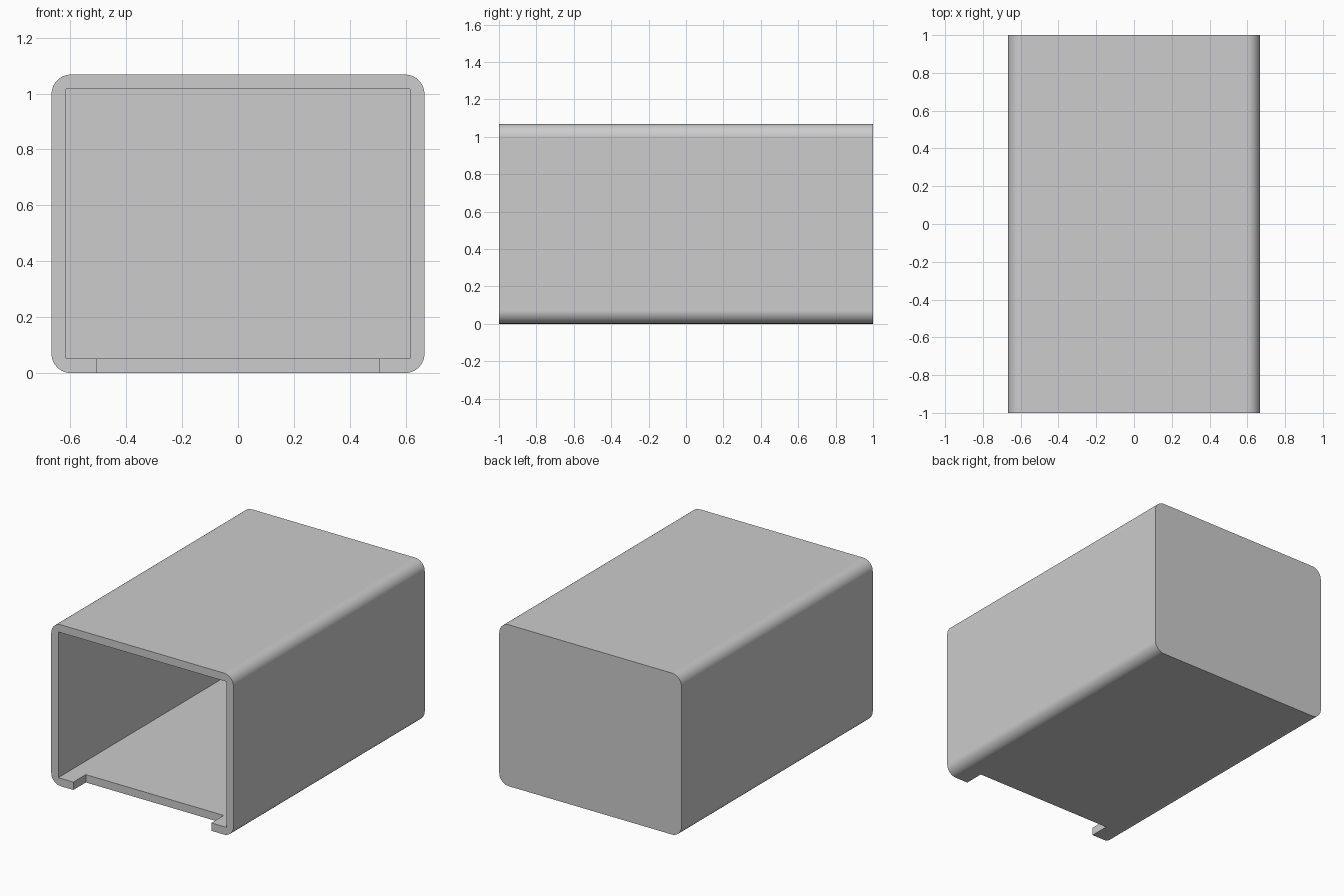
import bpy
import bmesh
import math

if "Cube" in bpy.data.objects:
    bpy.data.objects.remove(bpy.data.objects["Cube"], do_unlink=True)

WIDTH, LENGTH, HEIGHT = 1.334, 2.0, 1.068
WALL = 0.052
RADIUS = 0.07
NOTCH_HALF, NOTCH_DEPTH = 0.505, 0.13

grey = bpy.data.materials.new("plain grey")
grey.use_nodes = True
colour = (0.604, 0.604, 0.604, 1.0)
grey.diffuse_color = colour
grey.node_tree.nodes["Principled BSDF"].inputs["Base Color"].default_value = colour


def box(name, low, high, radius=0.0):
    """Box between two corners, with its lengthwise edges optionally rounded."""
    bm = bmesh.new()
    bmesh.ops.create_cube(bm, size=1)
    for v in bm.verts:
        v.co = [lo + (c + 0.5) * (hi - lo) for c, lo, hi in zip(v.co, low, high)]
    if radius:
        long_edges = [e for e in bm.edges
                      if abs(e.verts[0].co.y - e.verts[1].co.y) > 0.1]
        bmesh.ops.bevel(bm, geom=long_edges, offset=radius, segments=12,
                        profile=0.5, affect='EDGES')
    bmesh.ops.recalc_face_normals(bm, faces=bm.faces)
    mesh = bpy.data.meshes.new(name)
    bm.to_mesh(mesh)
    bm.free()
    mesh.materials.append(grey)
    obj = bpy.data.objects.new(name, mesh)
    bpy.context.collection.objects.link(obj)
    return obj


def carve(obj, cutter):
    """Subtract a cutter for good, then remove it."""
    cutter.hide_render = True
    mod = obj.modifiers.new(cutter.name, 'BOOLEAN')
    mod.operation = 'DIFFERENCE'
    mod.solver = 'EXACT'
    mod.object = cutter
    bpy.context.view_layer.objects.active = obj
    bpy.ops.object.modifier_apply(modifier=mod.name)
    bpy.data.objects.remove(cutter, do_unlink=True)


x, y = WIDTH / 2, LENGTH / 2
bpy.ops.object.select_all(action='DESELECT')

# Rounded outer sleeve, closed at the back
sleeve = box("sleeve", (-x, -y, 0), (x, y, HEIGHT), RADIUS)
sleeve.select_set(True)

# Hollow interior, open at the front
carve(sleeve, box("cavity", (WALL - x, -y - 0.1, WALL),
                  (x - WALL, y - WALL, HEIGHT - WALL)))

# Finger notch in the front of the floor
carve(sleeve, box("notch", (-NOTCH_HALF, -y - 0.1, -0.1),
                  (NOTCH_HALF, NOTCH_DEPTH - y, 0.3)))

# Smooth rounded edges, flat walls
bpy.context.view_layer.objects.active = sleeve
bpy.ops.object.shade_smooth_by_angle(angle=math.radians(30))
weighted = sleeve.modifiers.new("flat walls", 'WEIGHTED_NORMAL')
weighted.keep_sharp = True
